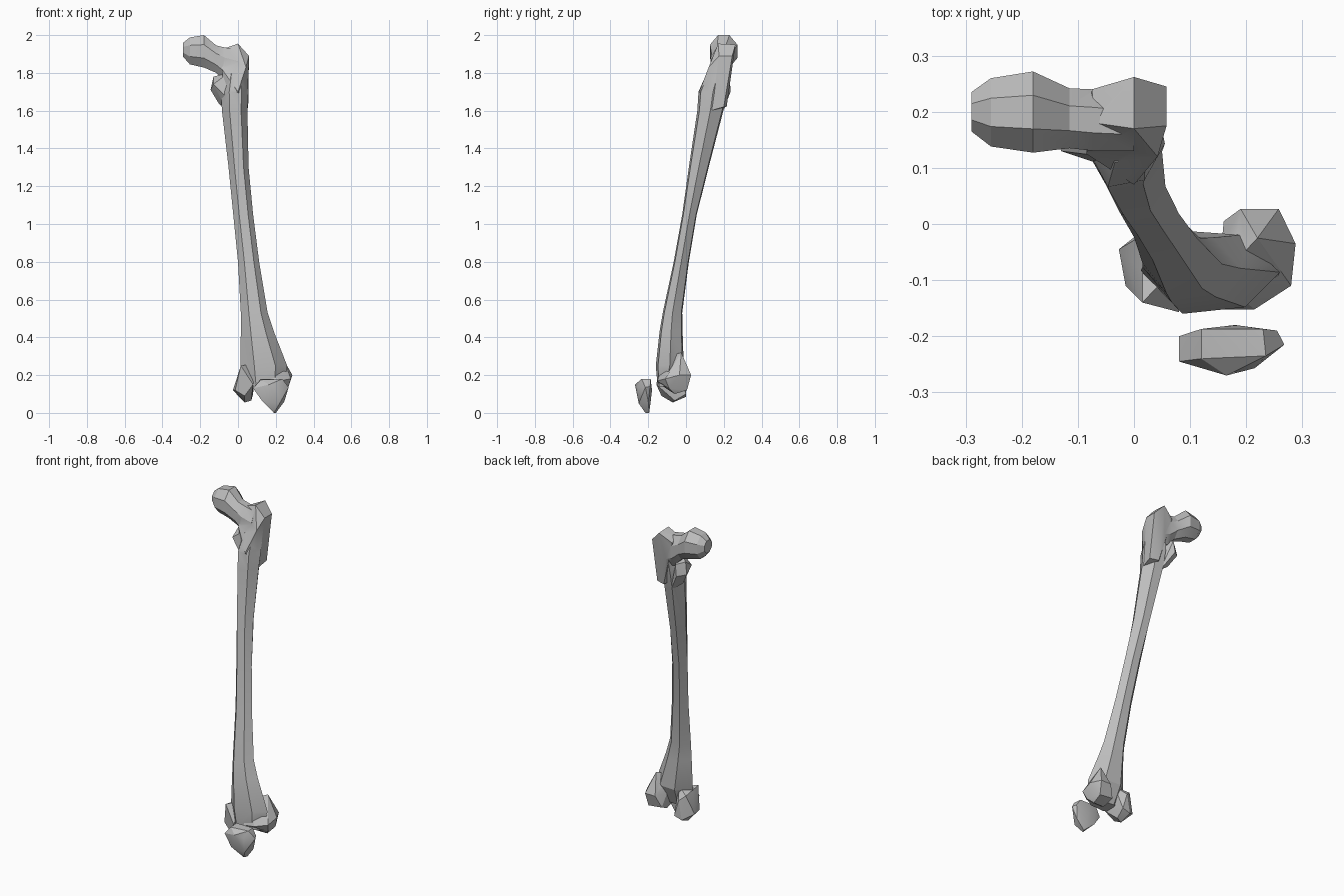
import bpy, bmesh, math
from mathutils import Vector

if "Cube" in bpy.data.objects:
    bpy.data.objects.remove(bpy.data.objects["Cube"])

bone_mat = bpy.data.materials.new("bone_grey")
bone_mat.diffuse_color = (0.52, 0.52, 0.52, 1)
bone_mat.use_nodes = True
bone_mat.node_tree.nodes["Principled BSDF"].inputs["Base Color"].default_value = bone_mat.diffuse_color


def finish(name, bm):
    bmesh.ops.recalc_face_normals(bm, faces=bm.faces)
    me = bpy.data.meshes.new(name)
    bm.to_mesh(me)
    bm.free()
    me.materials.append(bone_mat)
    ob = bpy.data.objects.new(name, me)
    bpy.context.collection.objects.link(ob)
    return ob


def loft(name, section, rings, place):
    """Skin a unit cross-section through rings of (position, a0, a1, b0, b1)."""
    bm = bmesh.new()
    loops = [[bm.verts.new(place(p, a0 + u * (a1 - a0), b0 + v * (b1 - b0)))
              for u, v in section] for p, a0, a1, b0, b1 in rings]
    n = len(section)
    for lo, hi in zip(loops, loops[1:]):
        for i in range(n):
            j = (i + 1) % n
            bm.faces.new((lo[i], lo[j], hi[j], hi[i]))
    bm.faces.new(loops[0])
    bm.faces.new(loops[-1])
    return finish(name, bm)


def hull(name, points):
    """Faceted lump: convex hull around a few corner points."""
    bm = bmesh.new()
    for p in points:
        bm.verts.new(p)
    bmesh.ops.convex_hull(bm, input=bm.verts[:])
    for v in [v for v in bm.verts if not v.link_faces]:
        bm.verts.remove(v)
    bmesh.ops.dissolve_limit(bm, angle_limit=math.radians(4),
                             verts=bm.verts[:], edges=bm.edges[:])
    return finish(name, bm)


# Shaft: slightly twisted hexagon swept up the leaning bone
hexagon = [(0, .52), (.3, 0), (.75, .08), (1, .5), (.72, .95), (.3, 1)]
shaft = loft("thigh_bone", hexagon, [
    (.14, .03, .25, -.15, -.06),
    (.25, .012, .26, -.16, -.012),
    (.43, .015, .19, -.14, -.018),
    (.53, .015, .157, -.123, -.02),
    (.80, .0, .112, -.065, .015),
    (1.05, -.025, .08, -.02, .057),
    (1.30, -.05, .056, .015, .12),
    (1.60, -.085, .05, .06, .198),
    (1.70, -.09, .055, .066, .22),
    (1.80, -.07, .05, .11, .23)],
    lambda p, a, b: (a, b, p))

# Ball head and neck: octagon swept sideways
octagon = [(.5 + .54 * math.cos(math.radians(22.5 + 45 * i)),
            .5 + .54 * math.sin(math.radians(22.5 + 45 * i))) for i in range(8)]
head = loft("head_and_neck", octagon, [
    (-.29, .165, .235, 1.885, 1.96),
    (-.255, .138, .26, 1.845, 1.988),
    (-.18, .127, .272, 1.828, 2.0),
    (-.115, .135, .242, 1.80, 1.945),
    (-.07, .13, .24, 1.75, 1.935),
    (.0, .13, .23, 1.72, 1.92)],
    lambda p, a, b: (p, a, b))

# Large and small bumps at the top of the shaft
big_bump = hull("upper_bump", [
    (0, .262, 1.95), (.058, .245, 1.89), (.058, .175, 1.89), (0, .17, 1.955),
    (-.07, .18, 1.93), (-.075, .24, 1.90), (-.085, .125, 1.82), (.042, .12, 1.83),
    (.054, .2, 1.62), (0, .215, 1.62), (-.07, .13, 1.65), (0, .07, 1.70),
    (.045, .13, 1.6)])
small_bump = hull("inner_bump", [
    (-.145, .2, 1.71), (-.13, .13, 1.74), (-.1, .236, 1.7), (-.1, .17, 1.635),
    (-.09, .232, 1.77), (-.13, .19, 1.78), (-.03, .19, 1.58), (-.04, .1, 1.65),
    (-.05, .12, 1.8)])

# Two knuckles at the knee, with a notch between them
inner_knuckle = hull("inner_knuckle", [
    (-.027, -.045, .12), (-.015, -.11, .12), (.015, -.02, .23), (.015, -.14, .25),
    (.035, -.07, .055), (.07, -.06, .065), (.035, -.13, .09), (.08, -.157, .15),
    (.03, .0, .085), (.08, .0, .1), (.05, .0, .2), (.09, -.06, .26)])
outer_knuckle = hull("outer_knuckle", [
    (.288, -.035, .2), (.28, -.11, .18), (.19, .027, .2), (.258, .027, .2),
    (.215, -.152, .17), (.145, -.152, .16), (.17, -.06, .1), (.24, -.06, .1),
    (.25, .005, .12), (.16, .005, .13), (.265, -.09, .13), (.22, -.025, .32),
    (.15, -.1, .3)])

# Weld all lumps into the shaft
lumps = [head, big_bump, small_bump, inner_knuckle, outer_knuckle]
for lump in lumps:
    mod = shaft.modifiers.new("weld", 'BOOLEAN')
    mod.operation = 'UNION'
    mod.solver = 'EXACT'
    mod.object = lump
dg = bpy.context.evaluated_depsgraph_get()
shaft.data = bpy.data.meshes.new_from_object(shaft.evaluated_get(dg))
shaft.modifiers.clear()
for lump in lumps:
    bpy.data.objects.remove(lump)

# Kneecap floating in front of the knee
kneecap = hull("kneecap", [
    (.08, -.2, .13), (.08, -.245, .13), (.12, -.187, .18), (.12, -.24, .175),
    (.23, -.187, .18), (.235, -.235, .18), (.268, -.215, .135), (.255, -.19, .14),
    (.165, -.27, .15), (.215, -.257, .14), (.13, -.187, .06), (.13, -.25, .06),
    (.245, -.2, .06), (.22, -.25, .05), (.2, -.195, 0), (.19, -.215, 0),
    (.18, -.18, .12)])

# Soften shallow edges only
for ob in (shaft, kneecap):
    bpy.ops.object.select_all(action='DESELECT')
    ob.select_set(True)
    bpy.context.view_layer.objects.active = ob
    bpy.ops.object.shade_smooth_by_angle(angle=math.radians(25))
